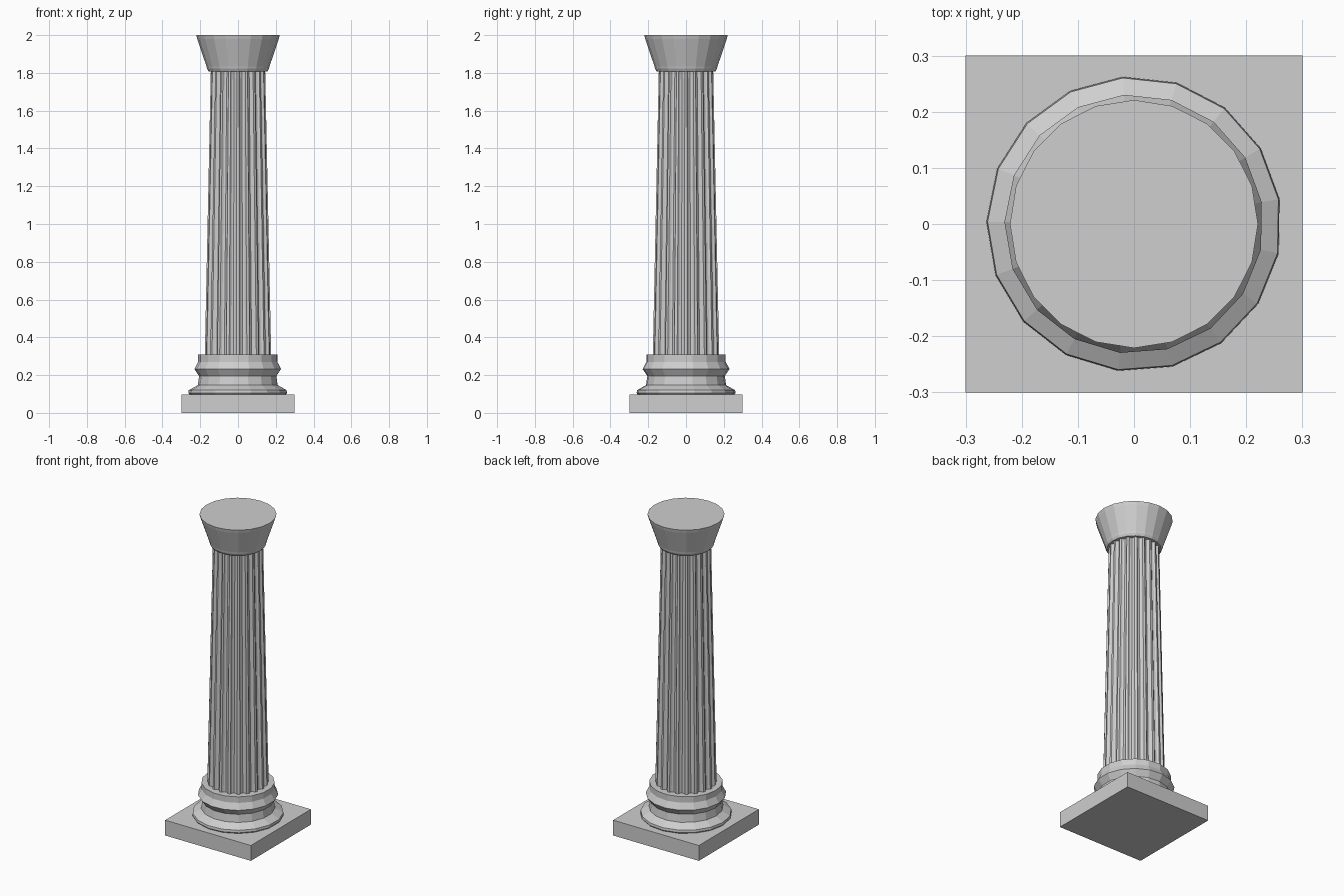
import bpy, bmesh, math

if "Cube" in bpy.data.objects:
    bpy.data.objects.remove(bpy.data.objects["Cube"])

stone = bpy.data.materials.new("grey_stone")
stone.diffuse_color = (0.62, 0.62, 0.62, 1)
stone.use_nodes = True
stone.node_tree.nodes["Principled BSDF"].inputs["Base Color"].default_value = stone.diffuse_color


def make_object(name, bm):
    bmesh.ops.recalc_face_normals(bm, faces=bm.faces[:])
    mesh = bpy.data.meshes.new(name)
    bm.to_mesh(mesh)
    bm.free()
    mesh.materials.append(stone)
    obj = bpy.data.objects.new(name, mesh)
    bpy.context.collection.objects.link(obj)
    return obj


def loft(name, rings):
    """Join closed rings of points and cap both ends."""
    bm = bmesh.new()
    loops = [[bm.verts.new(p) for p in ring] for ring in rings]
    n = len(loops[0])
    for a, b in zip(loops, loops[1:]):
        for i in range(n):
            j = (i + 1) % n
            bm.faces.new((a[i], a[j], b[j], b[i]))
    bm.faces.new(loops[0][::-1])
    bm.faces.new(loops[-1])
    return make_object(name, bm)


def circle(r, z, sides, start=0.0):
    return [(r * math.cos(start + math.tau * i / sides),
             r * math.sin(start + math.tau * i / sides), z) for i in range(sides)]


def lathe(name, profile, sides, start=0.0):
    return loft(name, [circle(r, z, sides, start) for r, z in profile])


def fluted_ring(r, z, flutes=20):
    # each flute: narrow flat ridge, then a shallow scooped groove
    steps = [(0.0, 1.0), (0.28, 1.0), (0.42, 0.935), (0.64, 0.905), (0.86, 0.935)]
    return [(r * k * math.cos(a), r * k * math.sin(a), z)
            for i in range(flutes) for t, k in steps
            for a in [math.tau * (i + t - 0.14) / flutes]]


# Square plinth
bm = bmesh.new()
bmesh.ops.create_cube(bm, size=1)
for v in bm.verts:
    v.co = (v.co.x * 0.6, v.co.y * 0.6, (v.co.z + 0.5) * 0.097)
make_object("plinth", bm)

# Moulded round base
lathe("base_moulding", [(0.25, 0.09), (0.263, 0.105), (0.261, 0.12), (0.213, 0.147),
                        (0.206, 0.195), (0.231, 0.232), (0.211, 0.27), (0.211, 0.308)],
      17, math.radians(94.4))

# Tapered fluted shaft
loft("fluted_shaft", [fluted_ring(0.176, 0.30), fluted_ring(0.144, 1.82)])

# Flared capital
lathe("capital", [(0.156, 1.808), (0.164, 1.822), (0.167, 1.835), (0.216, 1.98), (0.221, 2.0)],
      20, math.radians(90))
